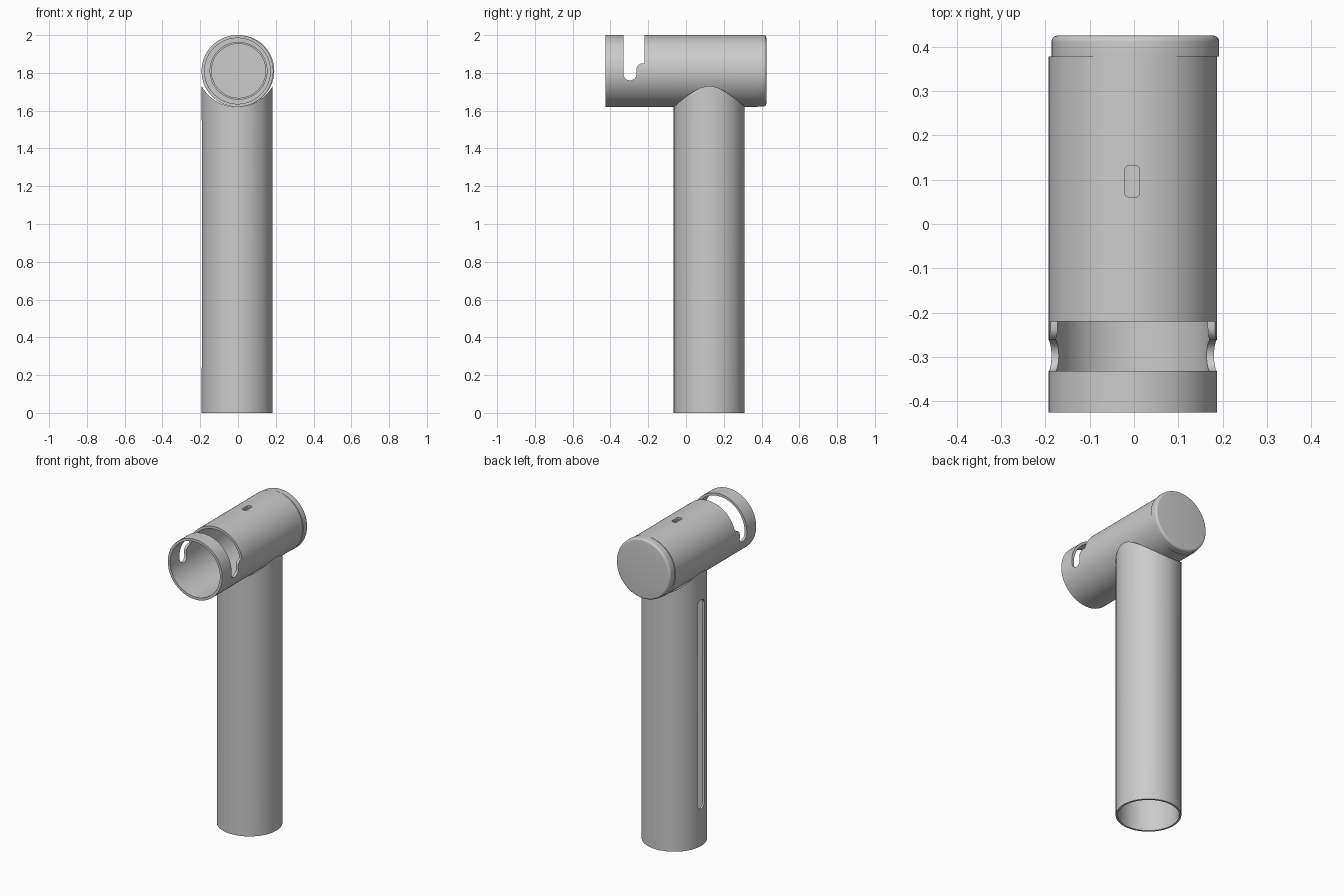
import bpy, bmesh
from math import cos, sin, pi, radians
from mathutils import Matrix, Vector

if "Cube" in bpy.data.objects:
    bpy.data.objects.remove(bpy.data.objects["Cube"])

SEG = 96
TUBE_X, TUBE_Z = -0.003, 1.81      # axis of the horizontal head tube
STEM_X, STEM_Y = -0.005, 0.123     # axis of the upright handle


def finish(name, bm):
    bmesh.ops.remove_doubles(bm, verts=bm.verts, dist=1e-5)
    bmesh.ops.recalc_face_normals(bm, faces=bm.faces)
    me = bpy.data.meshes.new(name)
    bm.to_mesh(me)
    bm.free()
    ob = bpy.data.objects.new(name, me)
    bpy.context.collection.objects.link(ob)
    return ob


def lathe(name, profile, origin, along_y=False, closed=True):
    """Spin (radius, height) points round z, or round y when along_y is set."""
    bm = bmesh.new()
    vs = [bm.verts.new((r, 0, h)) for r, h in profile]
    pairs = list(zip(vs, vs[1:])) + ([(vs[-1], vs[0])] if closed else [])
    es = [bm.edges.new(p) for p in pairs]
    bmesh.ops.spin(bm, geom=vs + es, axis=(0, 0, 1), cent=(0, 0, 0),
                   angle=2 * pi, steps=SEG)
    if along_y:
        bm.transform(Matrix.Rotation(-pi / 2, 4, 'X'))
    bm.transform(Matrix.Translation(origin))
    return finish(name, bm)


def prism(name, points, depth):
    """Extrude a 3D outline by the depth vector."""
    bm = bmesh.new()
    face = bm.faces.new([bm.verts.new(p) for p in points])
    out = bmesh.ops.extrude_face_region(bm, geom=[face], use_keep_orig=True)
    new = [v for v in out['geom'] if isinstance(v, bmesh.types.BMVert)]
    bmesh.ops.translate(bm, verts=new, vec=Vector(depth))
    return finish(name, bm)


def arc(cx, cy, r, a0, a1, n=8):
    return [(cx + r * cos(radians(a0 + (a1 - a0) * i / n)),
             cy + r * sin(radians(a0 + (a1 - a0) * i / n))) for i in range(n + 1)]


def rounded(cx, cy, w, h, r):
    pts = []
    for sx, sy, a in ((1, 1, 0), (-1, 1, 90), (-1, -1, 180), (1, -1, 270)):
        pts += arc(cx + sx * (w / 2 - r), cy + sy * (h / 2 - r), r, a, a + 90)
    return pts


def cut(ob, cutter):
    cutter.hide_render = True
    mod = ob.modifiers.new("cut", 'BOOLEAN')
    mod.operation, mod.solver, mod.object = 'DIFFERENCE', 'EXACT', cutter
    bpy.context.view_layer.objects.active = ob
    bpy.ops.object.modifier_apply(modifier=mod.name)
    bpy.data.objects.remove(cutter, do_unlink=True)


def smooth(ob):
    bpy.ops.object.select_all(action='DESELECT')
    ob.select_set(True)
    bpy.context.view_layer.objects.active = ob
    bpy.ops.object.shade_smooth_by_angle(angle=radians(30))


# Head tube, open at the front
head = lathe("head_tube", [(0.19, -0.425), (0.19, 0.378), (0.174, 0.378), (0.174, -0.425)],
             (TUBE_X, 0, TUBE_Z), along_y=True)

# Stepped locking slot through the top and both sides of the head tube
slot = [(-0.332, 2.1)] + arc(-0.297, 1.795, 0.035, 180, 360, 12)
slot += arc(-0.232, 1.82, 0.03, 180, 90)
slot += [(-0.22, 1.85), (-0.22, 2.1)]
cut(head, prism("slot_cutter", [(-0.4, y, z) for y, z in slot], (0.8, 0, 0)))

# Small window in the top of the head tube
window = rounded(-0.004, 0.096, 0.032, 0.07, 0.008)
cut(head, prism("window_cutter", [(x, y, 1.9) for x, y in window], (0, 0, 0.2)))

# End cap with rounded rim and a locating ring inside the tube
cap_profile = [(0, 0.425)] + arc(0.175, 0.411, 0.014, 90, 0, 6)
cap_profile += [(0.189, 0.378), (0.153, 0.378), (0.153, 0.34),
                (0.143, 0.34), (0.143, 0.405), (0, 0.405)]
cap = lathe("end_cap", cap_profile, (0.003, 0, 1.811), along_y=True, closed=False)

# Upright handle tube
handle = lathe("handle_tube", [(0.188, 0), (0.188, 1.8), (0.176, 1.8), (0.176, 0)],
               (STEM_X, STEM_Y, 0))

# Saddle cut where the handle meets the head tube
cut(handle, lathe("saddle_cutter", [(0, -0.5), (0.2145, -0.5), (0.2145, 0.6), (0, 0.6)],
                  (STEM_X, 0, 1.834), along_y=True, closed=False))

# Long slot down the left side of the handle
long_slot = rounded(STEM_Y, 0.895, 0.07, 1.32, 0.0349)
cut(handle, prism("long_slot_cutter", [(-0.3, y, z) for y, z in long_slot], (0.2, 0, 0)))

for part in (head, cap, handle):
    smooth(part)
